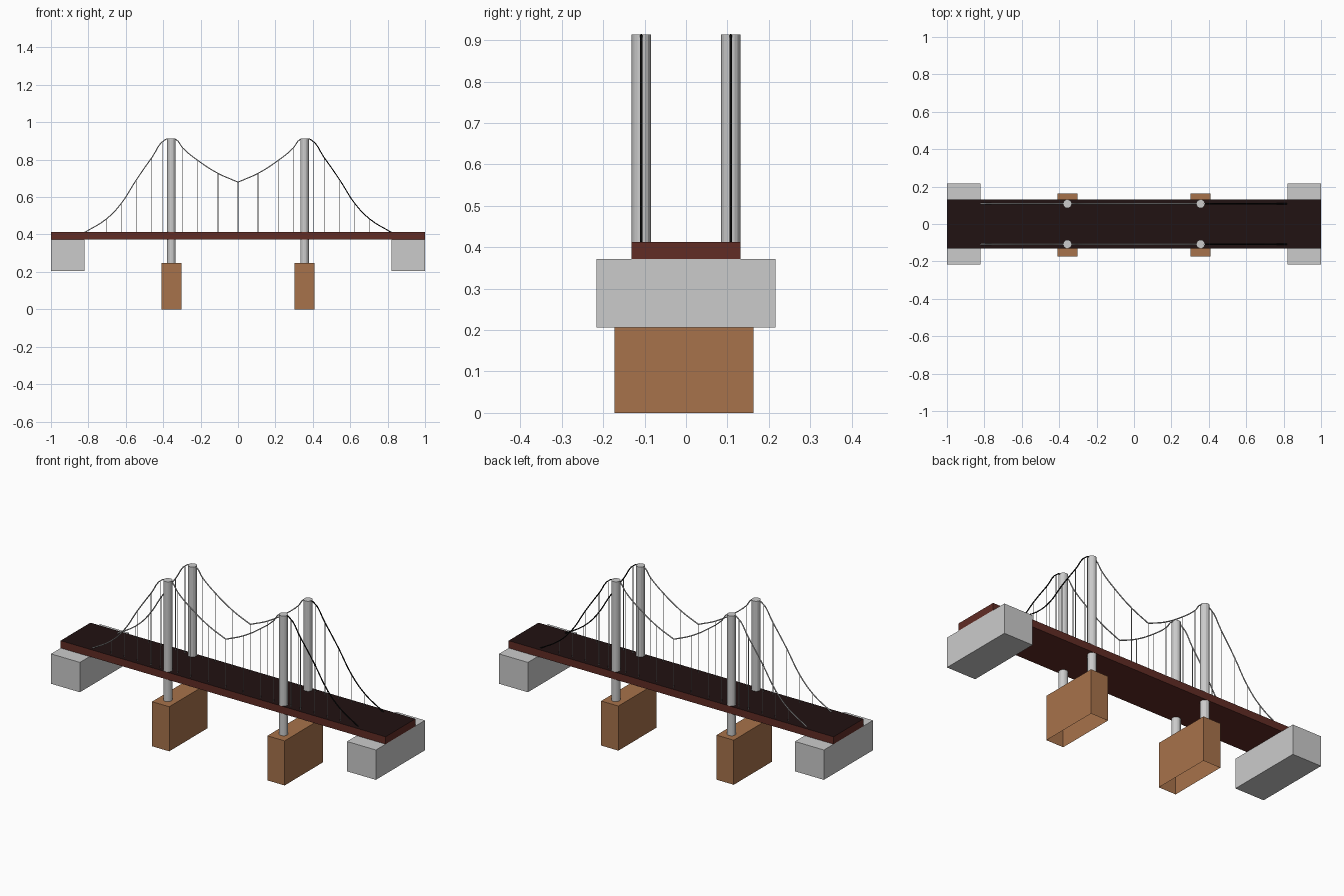
import bpy

if "Cube" in bpy.data.objects:
    bpy.data.objects.remove(bpy.data.objects["Cube"])

def material(name, rgb):
    m = bpy.data.materials.new(name)
    m.diffuse_color = (*rgb, 1)
    m.use_nodes = True
    m.node_tree.nodes["Principled BSDF"].inputs["Base Color"].default_value = m.diffuse_color
    return m

BROWN = material("pier_brown", (0.39, 0.17, 0.07))
RED = material("deck_red_brown", (0.12, 0.025, 0.018))
ROAD = material("road_dark", (0.015, 0.006, 0.006))
BLACK = material("cable_black", (0.004, 0.004, 0.004))

def box(name, x, y, z, mat=None, open_bottom=False):
    """Box from (min, max) ranges."""
    xs, ys, zs = x, y, z
    verts = [(a, b, c) for c in zs for b in ys for a in xs]
    faces = [(4, 5, 7, 6), (0, 1, 5, 4), (1, 3, 7, 5), (3, 2, 6, 7), (2, 0, 4, 6)]
    if not open_bottom:
        faces.append((0, 2, 3, 1))
    me = bpy.data.meshes.new(name)
    me.from_pydata(verts, [], faces)
    ob = bpy.data.objects.new(name, me)
    bpy.context.collection.objects.link(ob)
    if mat:
        me.materials.append(mat)
    return ob

def rod(name, x, y, z0, z1, r, sides):
    bpy.ops.mesh.primitive_cylinder_add(vertices=sides, radius=r, depth=z1 - z0,
                                        location=(x, y, (z0 + z1) / 2))
    bpy.context.object.name = name

def cable(name, pts, y, mat=None):
    cu = bpy.data.curves.new(name, 'CURVE')
    cu.dimensions = '3D'
    cu.bevel_depth = 0.0032
    cu.bevel_resolution = 1
    cu.resolution_u = 4
    cu.use_fill_caps = True
    sp = cu.splines.new('BEZIER')
    sp.bezier_points.add(len(pts) - 1)
    for bp, (x, z) in zip(sp.bezier_points, pts):
        bp.co = (x, y, z)
        bp.handle_left_type = bp.handle_right_type = 'AUTO'
    ob = bpy.data.objects.new(name, cu)
    bpy.context.collection.objects.link(ob)
    if mat:
        cu.materials.append(mat)
    bpy.ops.object.select_all(action='DESELECT')
    ob.select_set(True)
    bpy.context.view_layer.objects.active = ob
    bpy.ops.object.convert(target='MESH')
    bpy.ops.object.shade_smooth_by_angle()

# Deck with a dark road surface on its top face
deck = box("deck", (-1, 1), (-0.131, 0.131), (0.372, 0.413), RED)
deck.data.materials.append(ROAD)
deck.data.polygons[0].material_index = 1

# Cable profiles in (x, z) for the +x half; the -x half is mirrored
outer = [(0.356, 0.911), (0.388, 0.908), (0.46, 0.812), (0.545, 0.69),
         (0.625, 0.565), (0.705, 0.482), (0.82, 0.411)]
inner = [(0, 0.68), (0.107, 0.727), (0.215, 0.796), (0.295, 0.862),
         (0.332, 0.908), (0.356, 0.911)]
hangers = inner[1:4] + [(0.402, 0.893)] + outer[2:6]

for s, side in ((-1, "left"), (1, "right")):
    # Abutment at the end and open-bottomed pier under the towers
    box(f"abutment_{side}", sorted((s * 0.822, s)), (-0.216, 0.216), (0.206, 0.372))
    px = s * 0.355
    box(f"pier_{side}", (px - 0.053, px + 0.053), (-0.173, 0.163), (0, 0.248),
        BROWN, open_bottom=True)
    for y, row in ((-0.108, "front"), (0.108, "back")):
        # Tower, main cables and hangers
        tag = f"{side}_{row}"
        rod(f"tower_{tag}", s * 0.356, y, 0.248, 0.914, 0.023, 16)
        cable(f"outer_cable_{tag}", [(s * x, z) for x, z in outer], y,
              BLACK if s > 0 else None)
        cable(f"inner_cable_{tag}", [(s * x, z) for x, z in inner], y)
        for i, (x, z) in enumerate(hangers):
            rod(f"hanger_{tag}_{i + 1}", s * x, y, 0.41, z, 0.0017, 6)

# Mid-span hangers
for y, row in ((-0.108, "front"), (0.108, "back")):
    rod(f"hanger_middle_{row}", 0, y, 0.41, 0.68, 0.0017, 6)
